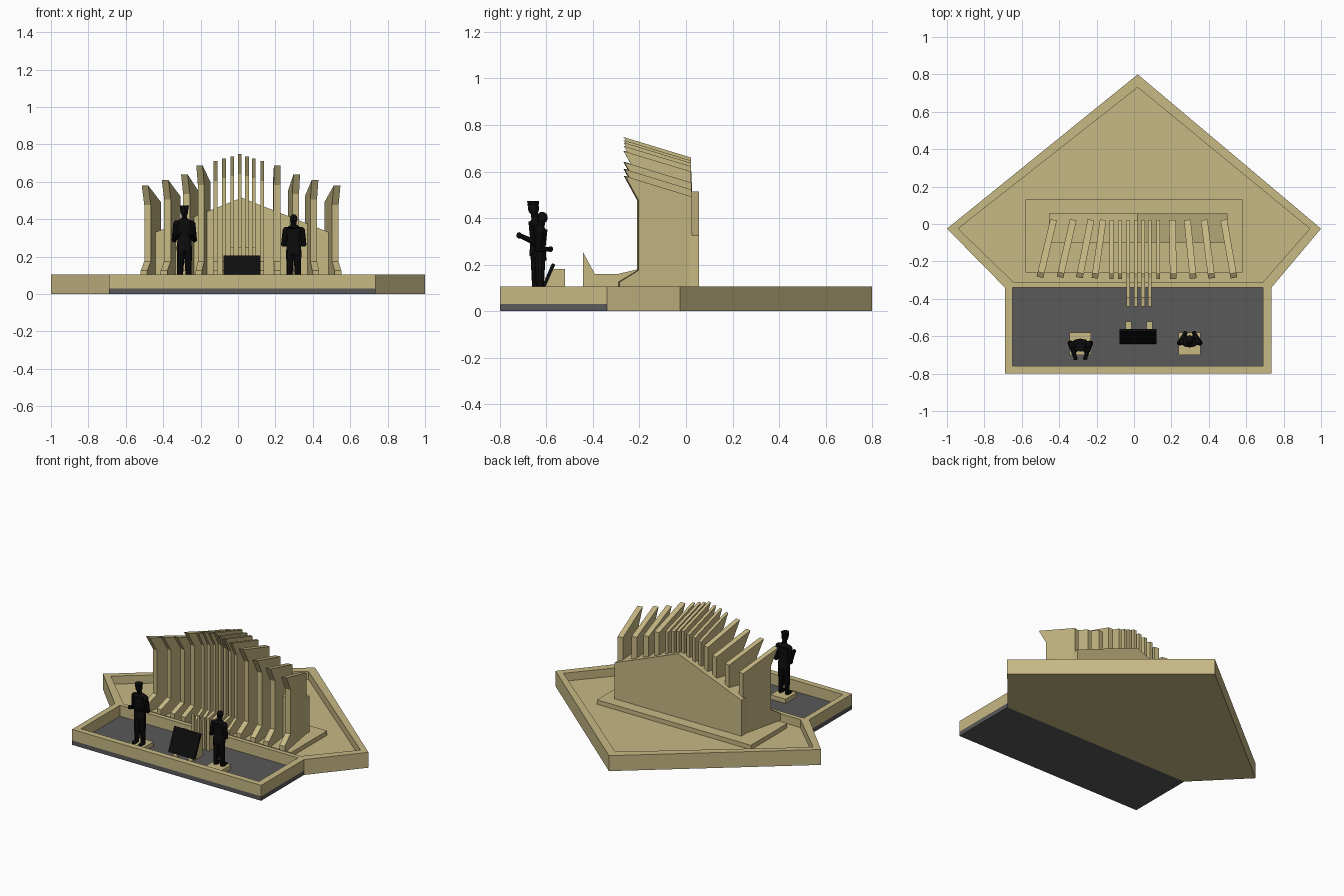
import bpy, bmesh, math
from mathutils import Vector

if "Cube" in bpy.data.objects:
    bpy.data.objects.remove(bpy.data.objects["Cube"])


def material(name, rgb):
    m = bpy.data.materials.new(name)
    m.diffuse_color = (*rgb, 1)
    m.use_nodes = True
    m.node_tree.nodes["Principled BSDF"].inputs["Base Color"].default_value = m.diffuse_color
    return m


TAN = material("sandstone", (0.57, 0.48, 0.23))
GREY = material("dark_paving", (0.1, 0.1, 0.1))
BLACK = material("black_bronze", (0.004, 0.004, 0.004))


def finish(name, bm, mat):
    bmesh.ops.recalc_face_normals(bm, faces=bm.faces)
    me = bpy.data.meshes.new(name)
    bm.to_mesh(me)
    bm.free()
    me.materials.append(mat)
    ob = bpy.data.objects.new(name, me)
    bpy.context.collection.objects.link(ob)
    return ob


def prism(name, points, axis, a, b, mat):
    """Extrude a 2D outline from a to b along an axis."""
    put = {"x": lambda p, t: (t, p[0], p[1]),
           "y": lambda p, t: (p[0], t, p[1]),
           "z": lambda p, t: (p[0], p[1], t)}[axis]
    bm = bmesh.new()
    lo = [bm.verts.new(put(p, a)) for p in points]
    hi = [bm.verts.new(put(p, b)) for p in points]
    bm.faces.new(lo)
    bm.faces.new(hi)
    for i in range(len(points)):
        j = (i + 1) % len(points)
        bm.faces.new((lo[i], lo[j], hi[j], hi[i]))
    return finish(name, bm, mat)


def box(name, x0, x1, y0, y1, z0, z1, mat):
    return prism(name, [(x0, y0), (x1, y0), (x1, y1), (x0, y1)], "z", z0, z1, mat)


def tray(name, outer, inner, floor, top, mat):
    """Solid base with a raised rim around a sunken floor."""
    bm = bmesh.new()
    loops = [[bm.verts.new((x, y, z)) for x, y in pts] for pts, z in
             ((outer, 0), (outer, top), (inner, top), (inner, floor))]
    bm.faces.new(loops[0])
    bm.faces.new(loops[-1])
    n = len(outer)
    for p, q in zip(loops, loops[1:]):
        for i in range(n):
            j = (i + 1) % n
            bm.faces.new((p[i], p[j], q[j], q[i]))
    return finish(name, bm, mat)


# Five-sided base with rim, and the plinth on its floor
tray("pentagon_base",
     [(.02, .80), (-1, -.025), (-.69, -.34), (.735, -.34), (1, -.025)],
     [(.02, .73), (-.94, -.025), (-.645, -.31), (.69, -.31), (.94, -.025)],
     .05, .105, TAN)
box("plinth", -.58, .58, -.26, .13, .05, .08, TAN)

# Front basin: dark floor and three-sided curb
box("basin_floor", -.69, .735, -.80, -.34, 0, .03, GREY)
prism("basin_curb",
      [(-.69, -.34), (-.69, -.80), (.735, -.80), (.735, -.34),
       (.69, -.34), (.69, -.76), (-.65, -.76), (-.65, -.34)],
      "z", .03, .105, TAN)

# Gabled block that ties the fins together
prism("gabled_wall", [(-.455, .08), (.5, .08), (.5, .325), (.02, .515), (-.455, .325)],
      "y", -.10, .055, TAN)

# Fanned fins: back x, front x, tip height, thickness
fins = [(-.43, -.497, .58, .036), (-.325, -.39, .61, .036),
        (-.23, -.287, .64, .036), (-.165, -.206, .688, .034)]
fins += [(x, x, z, .02) for x, z in
         [(-.12, .71), (-.075, .725), (-.031, .735), (.01, .748),
          (.048, .735), (.084, .725), (.13, .71)]]
fins += [(.205, .21, .688, .036), (.285, .314, .64, .036),
         (.375, .412, .61, .036), (.48, .53, .58, .036)]
for i, (xb, xf, z, t) in enumerate(fins):
    outline = [(0, .08), (0, z - .088), (-.29, z), (-.232, z - .105),
               (-.232, .175), (-.315, .125), (-.315, .08)]
    fin = prism(f"fin_{i + 1}", outline, "x", -t / 2, t / 2, TAN)
    fin.location = (xb, .022, 0)
    fin.rotation_euler.z = math.asin((xf - xb) / .29)

# Four ribs running forward from the middle fins into the basin
for i, x in enumerate((-.031, .01, .048, .084)):
    prism(f"forward_rib_{i + 1}",
          [(-.20, .08), (-.20, .182), (-.29, .16), (-.392, .16), (-.442, .252),
           (-.442, .03), (-.341, .03), (-.341, .08)], "x", x - .01, x + .01, TAN)

# Tilted panel on two supports
prism("tilted_panel", [(-.642, .055), (-.628, .05), (-.562, .2), (-.576, .206)],
      "x", -.077, .12, BLACK)
for i, x in enumerate((-.03, .083)):
    prism(f"panel_support_{i + 1}", [(-.52, .03), (-.52, .18), (-.573, .18), (-.634, .045), (-.634, .03)],
          "x", x - .016, x + .016, TAN)


# Standing statues, assembled from tapered tubes and balls
def tube(bm, a, b, r1, r2, flat=1.0):
    a, b = Vector(a), Vector(b)
    d = b - a
    new = bmesh.ops.create_cone(bm, cap_ends=True, segments=10, radius1=r1,
                                radius2=r2, depth=d.length)["verts"]
    bmesh.ops.scale(bm, vec=(1, flat, 1), verts=new)
    bmesh.ops.rotate(bm, matrix=Vector((0, 0, 1)).rotation_difference(d).to_matrix(), verts=new)
    bmesh.ops.translate(bm, vec=(a + b) / 2, verts=new)


def ball(bm, c, size):
    new = bmesh.ops.create_uvsphere(bm, u_segments=10, v_segments=7, radius=1)["verts"]
    bmesh.ops.scale(bm, vec=size, verts=new)
    bmesh.ops.translate(bm, vec=c, verts=new)


def statue(name, x, y, height, turn, hands, cap):
    bm = bmesh.new()
    for s in (-1, 1):
        tube(bm, (s * .024, 0, .01), (s * .018, 0, .2), .015, .024)
        ball(bm, (s * .026, -.014, .01), (.015, .032, .012))
        elbow = (s * .054, .008, .235)
        hand = (s * hands[0], hands[1], hands[2])
        tube(bm, (s * .042, 0, .32), elbow, .018, .014)
        ball(bm, (s * .04, 0, .32), (.02, .02, .02))
        ball(bm, elbow, (.015, .015, .015))
        tube(bm, elbow, hand, .014, .01)
        ball(bm, hand, (.012, .012, .014))
    tube(bm, (0, 0, .18), (0, 0, .25), .043, .038, .65)
    tube(bm, (0, 0, .25), (0, 0, .33), .038, .05, .65)
    tube(bm, (0, 0, .33), (0, -.004, .35), .045, .018, .65)
    tube(bm, (0, -.003, .34), (0, -.008, .37), .016, .015)
    ball(bm, (0, -.01, .387), (.021, .024, .029))
    if cap:
        tube(bm, (0, -.012, .395), (0, -.012, .42), .023, .026)
    ob = finish(name, bm, BLACK)
    ob.location = (x, y, .058)
    ob.rotation_euler.z = turn
    ob.scale = (1, 1, height / .417)


statue("left_statue", -.287, -.645, .413, 0, (.026, -.072, .27), True)
statue("right_statue", .298, -.628, .37, math.pi, (.024, -.045, .235), False)
box("left_statue_pad", -.345, -.23, -.70, -.58, .03, .06, TAN)
box("right_statue_pad", .237, .355, -.70, -.58, .03, .06, TAN)
